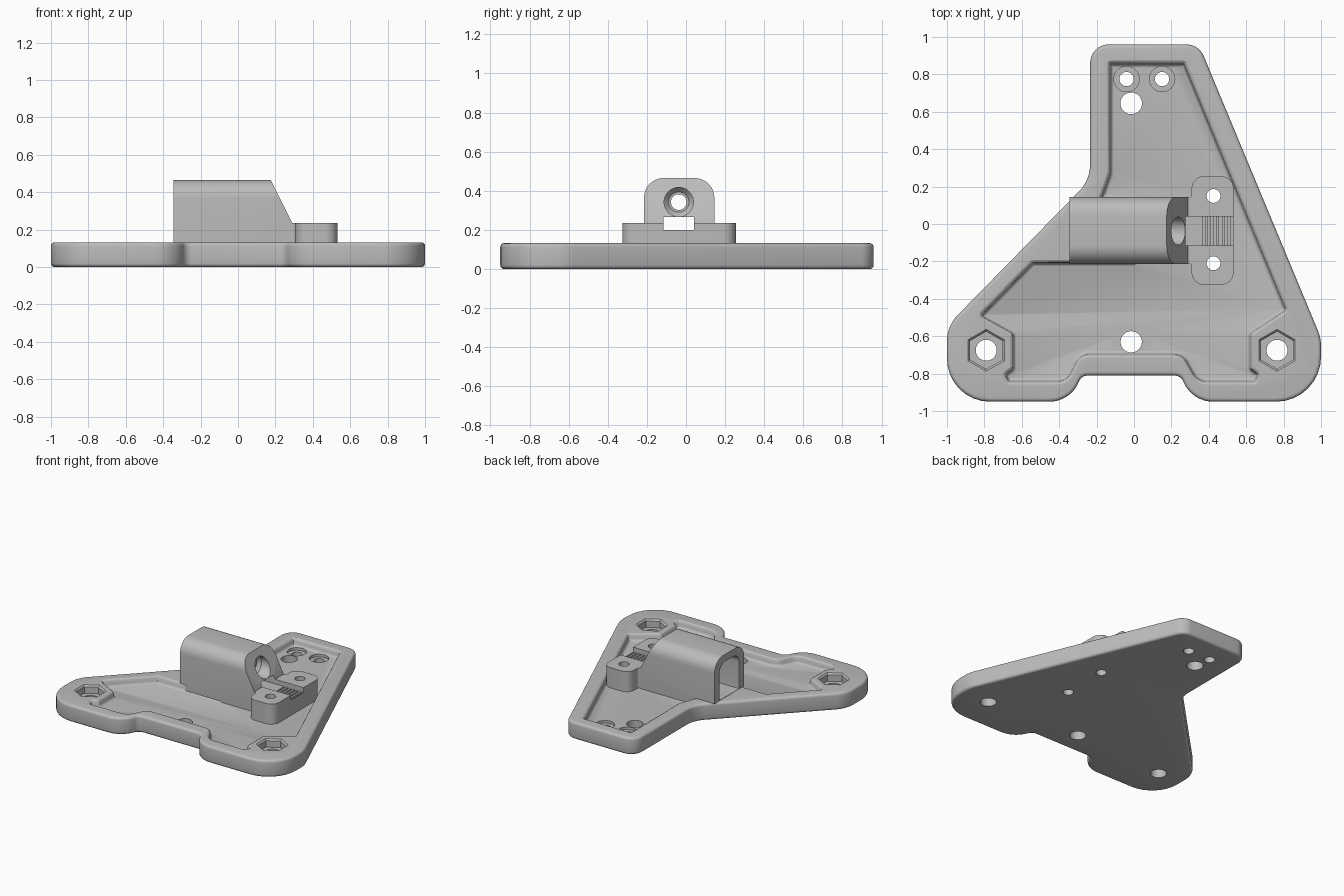
import bpy, bmesh, math
from mathutils import Vector

if "Cube" in bpy.data.objects:
    bpy.data.objects.remove(bpy.data.objects["Cube"])

grey = bpy.data.materials.new("light_grey")
grey.diffuse_color = (0.5, 0.5, 0.5, 1)
grey.use_nodes = True
grey.node_tree.nodes["Principled BSDF"].inputs["Base Color"].default_value = grey.diffuse_color


def outline(corners, inset=0.0, seg=8):
    """Counter-clockwise polygon with rounded corners (x, y, radius), moved inward by inset."""
    pts, n = [], len(corners)
    P = [Vector(c[:2]) for c in corners]
    for i in range(n):
        e1 = (P[i] - P[i - 1]).normalized()
        e2 = (P[(i + 1) % n] - P[i]).normalized()
        n1, n2 = Vector((-e1.y, e1.x)), Vector((-e2.y, e2.x))
        p = P[i] + (n1 + n2) * (inset / (1 + n1.dot(n2)))
        turn = math.atan2(e1.x * e2.y - e1.y * e2.x, e1.dot(e2))
        side = 1 if turn > 0 else -1
        r = max(0.003, corners[i][2] - side * inset)
        start = p - e1 * r * math.tan(abs(turn) / 2)
        centre = start + n1 * r * side
        for k in range(seg + 1):
            a = turn * k / seg
            d = start - centre
            pts.append((centre.x + d.x * math.cos(a) - d.y * math.sin(a),
                        centre.y + d.x * math.sin(a) + d.y * math.cos(a)))
    return pts


def circle(x, y, r, n=40):
    return [(x + r * math.cos(math.pi / 2 + 2 * math.pi * k / n),
             y + r * math.sin(math.pi / 2 + 2 * math.pi * k / n)) for k in range(n)]


def loft(name, levels, axis='Z'):
    """Closed solid through (height, 2D ring) levels stacked along an axis."""
    place = {'Z': lambda a, b, h: (a, b, h),
             'X': lambda a, b, h: (h, a, b),
             'Y': lambda a, b, h: (a, h, b)}[axis]
    bm = bmesh.new()
    rings = [[bm.verts.new(place(a, b, h)) for a, b in ring] for h, ring in levels]
    n = len(rings[0])
    for lo, hi in zip(rings, rings[1:]):
        for i in range(n):
            j = (i + 1) % n
            bm.faces.new((lo[i], lo[j], hi[j], hi[i]))
    bm.faces.new(rings[0][::-1])
    bm.faces.new(rings[-1])
    bmesh.ops.recalc_face_normals(bm, faces=bm.faces)
    me = bpy.data.meshes.new(name)
    bm.to_mesh(me)
    bm.free()
    me.materials.append(grey)
    ob = bpy.data.objects.new(name, me)
    bpy.context.collection.objects.link(ob)
    return ob


def box(name, x0, x1, y0, y1, z0, z1):
    ring = [(x0, y0), (x1, y0), (x1, y1), (x0, y1)]
    return loft(name, [(z0, ring), (z1, ring)])


def hole(x, y, r, z0=-0.1, z1=0.4):
    return loft("hole_cutter", [(z0, circle(x, y, r)), (z1, circle(x, y, r))])


def cut(ob, cutters):
    bpy.context.view_layer.objects.active = ob
    for c in cutters:
        m = ob.modifiers.new("cut", 'BOOLEAN')
        m.operation, m.solver, m.object = 'DIFFERENCE', 'EXACT', c
        bpy.ops.object.modifier_apply(modifier=m.name)


# Base plate with rounded rim edges
plate_shape = [(-0.235, 0.96, 0.1), (-0.235, 0.235, 0.2), (-1, -0.545, 0.2), (-1, -0.95, 0.23),
               (-0.34, -0.95, 0.17), (-0.28, -0.81, 0.05), (0.25, -0.81, 0.05),
               (0.31, -0.95, 0.17), (1, -0.95, 0.24), (1, -0.61, 0.24), (0.347, 0.96, 0.1)]
R, TOP = 0.02, 0.132
arc = [(R * (1 - math.cos(k * math.pi / 8)), R * (1 - math.sin(k * math.pi / 8))) for k in range(5)]
levels = arc + [(TOP - z, d) for z, d in reversed(arc)]
plate = loft("base_plate", [(z, outline(plate_shape, d)) for z, d in levels])

# Shallow pocket with soft walls
pocket_shape = [(0.265, 0.855, 0), (-0.125, 0.855, 0), (-0.125, 0.27, 0.1), (-0.17, 0.145, 0),
                (0, 0.12, 0), (0, -0.21, 0), (-0.54, -0.21, 0), (-0.815, -0.49, 0.01),
                (-0.645, -0.585, 0.03), (-0.645, -0.775, 0.02), (-0.685, -0.805, 0.012),
                (-0.67, -0.84, 0.015), (-0.36, -0.84, 0.08), (-0.29, -0.695, 0.08),
                (0.26, -0.695, 0.08), (0.34, -0.84, 0.08), (0.645, -0.84, 0.015),
                (0.66, -0.805, 0.012), (0.62, -0.775, 0.02), (0.62, -0.585, 0.03),
                (0.81, -0.46, 0.01)]
walls = [(0.08, 0.016), (0.083, 0.009), (0.09, 0.003), (0.10, 0), (0.115, -0.002),
         (0.126, -0.008), (TOP, -0.018), (0.16, -0.018)]
pocket = loft("pocket_cutter", [(z, outline(pocket_shape, d, 5)) for z, d in walls])

# Hexagonal nut seats and screw holes
cutters = [pocket]
for x in (-0.79, 0.765):
    seat = [(0.07, 0.1), (0.12, 0.1), (TOP, 0.112), (0.16, 0.112)]
    cutters.append(loft("nut_seat_cutter", [(z, circle(x, -0.675, r, 6)) for z, r in seat]))
    cutters.append(hole(x, -0.675, 0.056))
for x in (-0.04, 0.15):
    cutters += [hole(x, 0.775, 0.068, 0.06), hole(x, 0.775, 0.038)]
cutters += [hole(-0.015, 0.645, 0.058), hole(-0.015, -0.63, 0.057)]
boss_holes = [hole(0.425, y, 0.037) for y in (0.15, -0.21)]
cut(plate, cutters + boss_holes)

# Hollow block with rounded top and sloped nose
block_shape = [(-0.215, 0.05, 0), (0.145, 0.05, 0), (0.145, 0.465, 0.1), (-0.215, 0.465, 0.1)]
block = loft("sensor_block", [(-0.345, outline(block_shape)), (0.29, outline(block_shape))], 'X')
nose = [(0.125, 0.565), (0.34, 0.135), (0.5, 0.135), (0.5, 0.565)]
nose_cutter = loft("nose_cutter", [(-0.4, nose), (0.4, nose)], 'Y')
heel_cutter = box("heel_cutter", -0.4, -0.3, -0.4, 0.4, 0, 0.13)
tunnel_shape = [(-0.155, 0.134, 0), (0.085, 0.134, 0), (0.085, 0.41, 0.07), (-0.155, 0.41, 0.07)]
tunnel = loft("tunnel_cutter", [(-0.5, outline(tunnel_shape)), (0.12, outline(tunnel_shape))], 'X')
bore = [(0.05, 0.04), (0.15, 0.04), (0.15001, 0.052), (0.175, 0.075), (0.4, 0.075)]
bore_cutter = loft("bore_cutter", [(x, circle(-0.037, 0.342, r)) for x, r in bore], 'X')
slot = box("slot_cutter", 0.08, 0.7, -0.115, 0.04, 0.2, 0.265)
cut(block, [nose_cutter, heel_cutter, tunnel, bore_cutter, slot])

# Clamp boss with toothed channel
boss_shape = [(0.25, -0.21, 0), (0.308, -0.21, 0.02), (0.308, -0.325, 0.065), (0.532, -0.325, 0.065),
              (0.532, 0.255, 0.065), (0.308, 0.255, 0.065), (0.308, 0.14, 0.02), (0.25, 0.14, 0)]
boss = loft("clamp_boss", [(0.07, outline(boss_shape)), (0.236, outline(boss_shape))])
grooves = [box("groove_cutter", 0.365 + 0.03 * i, 0.38 + 0.03 * i, -0.115, 0.04, 0.183, 0.22)
           for i in range(6)]
cut(boss, [slot] + grooves + boss_holes)

# Remove the cutters and shade the parts
parts = [plate, block, boss]
for ob in list(bpy.data.objects):
    if ob not in parts:
        bpy.data.objects.remove(ob)
for ob in parts:
    bpy.ops.object.select_all(action='DESELECT')
    ob.select_set(True)
    bpy.context.view_layer.objects.active = ob
    bpy.ops.object.shade_smooth_by_angle(angle=math.radians(30))
